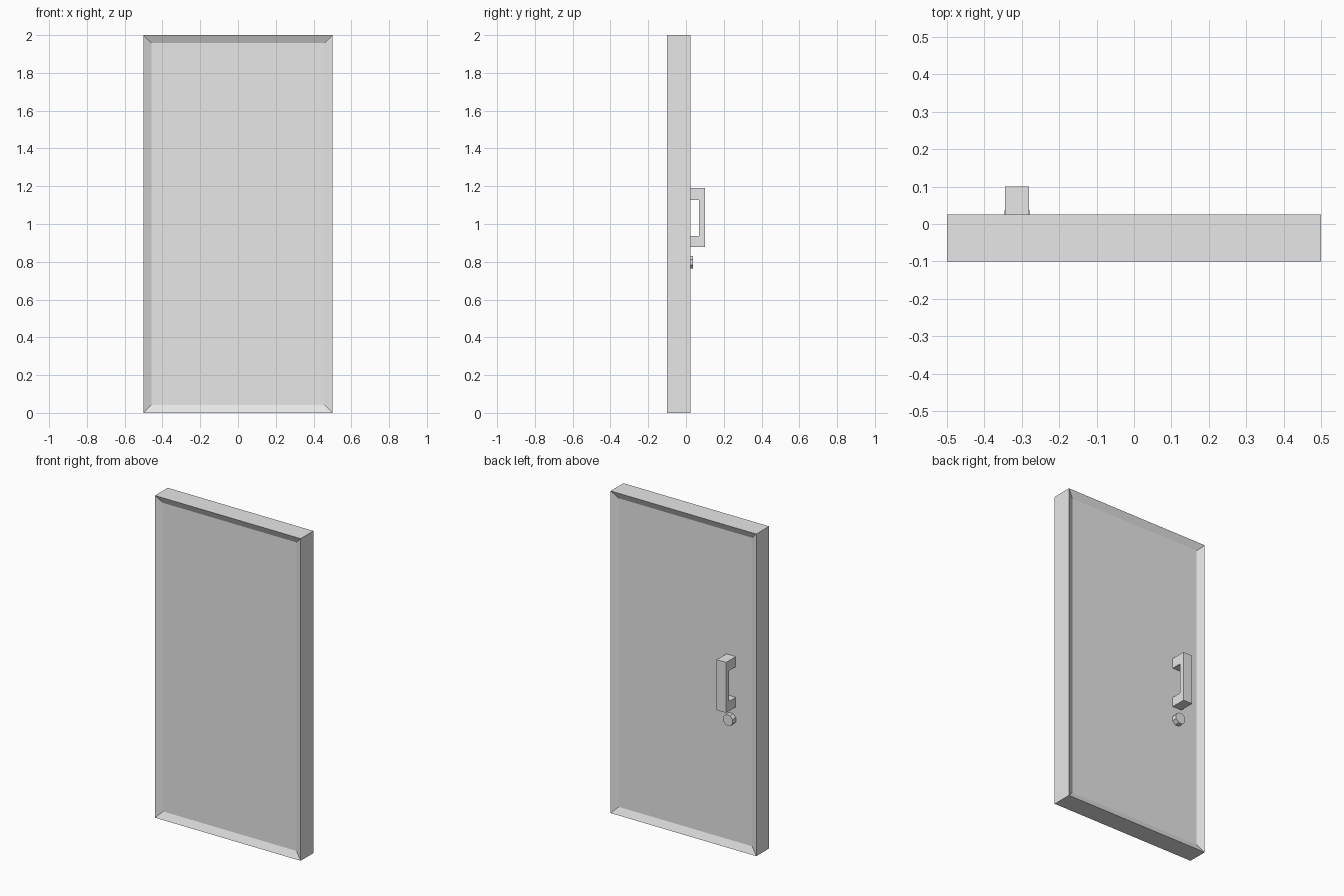
import bpy, bmesh, math
from mathutils import Matrix, Vector

cube = bpy.data.objects.get("Cube")
if cube:
    bpy.data.objects.remove(cube, do_unlink=True)

grey = bpy.data.materials.new("plain_grey")
grey.use_nodes = True
grey.diffuse_color = (0.8, 0.8, 0.8, 1)
grey.node_tree.nodes["Principled BSDF"].inputs["Base Color"].default_value = grey.diffuse_color


def finish(name, bm):
    bmesh.ops.recalc_face_normals(bm, faces=bm.faces)
    mesh = bpy.data.meshes.new(name)
    bm.to_mesh(mesh)
    bm.free()
    mesh.materials.append(grey)
    obj = bpy.data.objects.new(name, mesh)
    bpy.context.collection.objects.link(obj)
    return obj


FRONT, BACK, RECESS = -0.1, 0.025, 0.02
PANEL = BACK - RECESS

# Door slab with a sloped, sunken panel on both broad sides
bm = bmesh.new()
size = Vector((1, BACK - FRONT, 2))
centre = Vector((0, (FRONT + BACK) / 2, 1))
bmesh.ops.create_cube(bm, size=1, matrix=Matrix.Translation(centre) @ Matrix.Diagonal(size.to_4d()))
bm.normal_update()
for face in [f for f in bm.faces if abs(f.normal.y) > 0.9]:
    bmesh.ops.inset_region(bm, faces=[face], thickness=0.06, depth=-RECESS)
finish("door_slab", bm)

# Pull handle: bracket profile in the side plane, extruded across its width
left, right = -0.345, -0.281
profile = [(PANEL, 0.877), (0.1, 0.877), (0.1, 1.19), (PANEL, 1.19),
           (PANEL, 1.127), (0.07, 1.127), (0.07, 0.937), (PANEL, 0.937)]
bm = bmesh.new()
face = bm.faces.new([bm.verts.new((left, y, z)) for y, z in profile])
ext = bmesh.ops.extrude_face_region(bm, geom=[face], use_keep_orig=True)
bmesh.ops.translate(bm, vec=(right - left, 0, 0),
                    verts=[v for v in ext["geom"] if isinstance(v, bmesh.types.BMVert)])
finish("pull_handle", bm)

# Low eight-sided lock cylinder under the handle
bm = bmesh.new()
depth = 0.037 - PANEL
place = (Matrix.Translation((-0.313, PANEL + depth / 2, 0.798))
         @ Matrix.Rotation(math.pi / 2, 4, "X") @ Matrix.Rotation(math.pi / 8, 4, "Z"))
bmesh.ops.create_cone(bm, cap_ends=True, segments=8, radius1=0.036, radius2=0.036,
                      depth=depth, matrix=place)
finish("lock_cylinder", bm)
